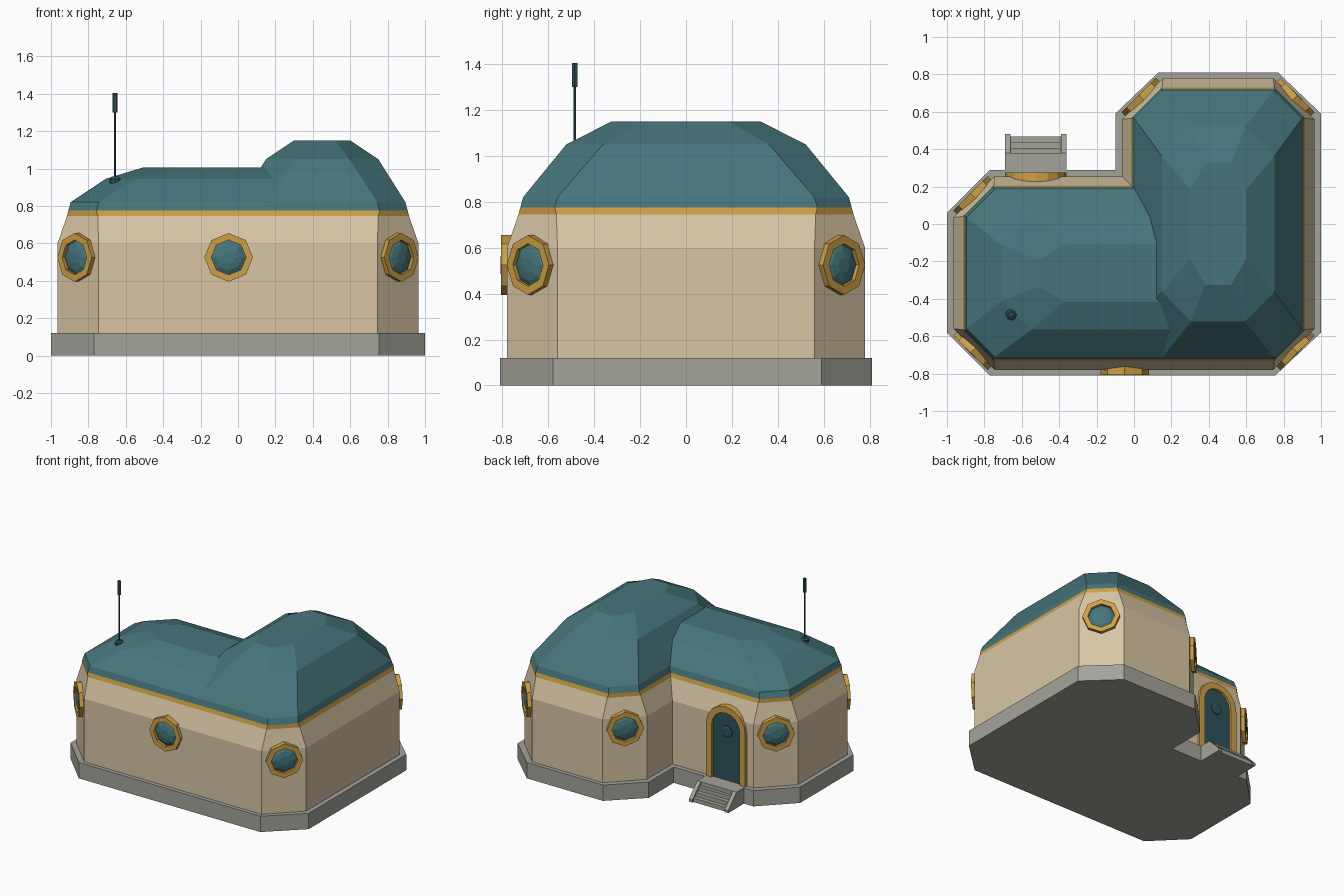
import bpy, bmesh, math
from mathutils import Matrix, Vector

if "Cube" in bpy.data.objects:
    bpy.data.objects.remove(bpy.data.objects["Cube"])


def srgb(r, g, b):
    return [((v / 255 + 0.055) / 1.055) ** 2.4 for v in (r, g, b)] + [1]


def material(name, rgb):
    m = bpy.data.materials.new(name)
    m.diffuse_color = srgb(*rgb)
    m.use_nodes = True
    m.node_tree.nodes["Principled BSDF"].inputs["Base Color"].default_value = m.diffuse_color
    return m


CREAM = material("cream wall", (216, 198, 165))
GOLD = material("gold trim", (205, 160, 70))
TEAL = material("teal roof", (70, 117, 123))
DARK = material("dark teal metal", (46, 82, 90))
GREY = material("grey stone", (164, 164, 155))


def make(name, verts, faces, mats, rule=None, matrix=None):
    mesh = bpy.data.meshes.new(name)
    bm = bmesh.new()
    vs = [bm.verts.new(v) for v in verts]
    for f in faces:
        bm.faces.new([vs[i] for i in f])
    bmesh.ops.remove_doubles(bm, verts=bm.verts, dist=1e-5)
    bmesh.ops.recalc_face_normals(bm, faces=bm.faces)
    if rule:
        for f in bm.faces:
            f.material_index = rule(f.calc_center_median())
    if matrix:
        bm.transform(matrix)
    bm.to_mesh(mesh)
    bm.free()
    for m in mats:
        mesh.materials.append(m)
    ob = bpy.data.objects.new(name, mesh)
    bpy.context.collection.objects.link(ob)
    return ob


def loft(name, rings, mats, rule=None, closed=False, matrix=None):
    """Skin a stack of equal-length rings; cap the ends or join last to first."""
    n, k = len(rings[0]), len(rings)
    verts = [v for r in rings for v in r]
    faces = [(i * n + j, i * n + (j + 1) % n, (i + 1) % k * n + (j + 1) % n, (i + 1) % k * n + j)
             for i in range(k if closed else k - 1) for j in range(n)]
    if not closed:
        faces += [range(n), range((k - 1) * n, k * n)]
    return make(name, verts, faces, mats, rule, matrix)


def lathe(name, profile, sides, mat, matrix):
    rings = [[(r * math.cos(2 * math.pi * j / sides), r * math.sin(2 * math.pi * j / sides), z)
              for j in range(sides)] for r, z in profile]
    return rings, loft(name, rings, [mat], matrix=matrix)


def prism_yz(name, profile, x0, x1, mat):
    return loft(name, [[(x, y, z) for y, z in profile] for x in (x0, x1)], [mat])


# foundation slab, L-shaped with cut corners
outline = [(-.77, -.81), (.755, -.81), (1, -.58), (1, .59), (.77, .81), (.13, .81),
           (-.1, .59), (-.1, .29), (-.77, .29), (-1, .06), (-1, -.58)]
loft("foundation", [[(x, y, z) for x, y in outline] for z in (0, .12)], [GREY])


# wings: z, short inset, long inset, short chamfer, long chamfer
def wing(name, x0, x1, y0, y1, z1, z2, along_x):
    levels = [(.1, 0, 0, .22, .22), (.6, 0, 0, .22, .22), (.745, .05, .05, .165, .165),
              (.775, .058, .058, .15, .15), (.82, .07, .07, .15, .15),
              (z1, .215, .258, .155, .16), (z2, .365, .455, .08, .14)]
    rings = []
    for z, s, l, cs, cl in levels:
        ix, iy, cx, cy = (l, s, cl, cs) if along_x else (s, l, cs, cl)
        a, b, c, d = x0 + ix, x1 - ix, y0 + iy, y1 - iy
        left = [(a, d - cy, z), (a, c + cy, z), (a + cx, c, z)]
        if along_x:      # flat end buried in the taller wing
            right = [(x1, c, z), (x1, d, z)]
        else:
            right = [(b - cx, c, z), (b, c + cy, z), (b, d - cy, z), (b - cx, d, z)]
        rings.append(left + right + [(a + cx, d, z)])
    loft(name, rings, [CREAM, GOLD, TEAL],
         lambda p: 0 if p.z < .745 else 1 if p.z < .775 else 2)


wing("tall_wing", -.065, .965, -.78, .78, 1.05, 1.15, False)
wing("low_wing", -.965, .2, -.78, .255, .945, 1.005, True)

# octagonal porthole windows
for i, (x, y, nx, ny) in enumerate([(-.855, -.67, -1, -1), (.855, -.67, 1, -1),
                                    (.855, .67, 1, 1), (.045, .67, -1, 1),
                                    (-.855, .145, -1, 1), (-.05, -.78, 0, -1)]):
    m = Matrix.Translation((x, y, .525)) @ Vector((nx, ny, 0)).to_track_quat('Z', 'Y').to_matrix().to_4x4()
    rings = [[(r * math.cos(math.pi * j / 4), r * math.sin(math.pi * j / 4), z) for j in range(8)]
             for r, z in [(.13, -.03), (.13, .027), (.093, .027), (.093, -.03)]]
    loft(f"window_frame_{i}", rings, [GOLD], closed=True, matrix=m)
    lathe(f"window_glass_{i}", [(.096, -.01), (.096, .005), (.07, .02), (.035, .028)], 8, TEAL, m)

# arched door in the back of the low wing
DX, SPRING = -.525, .52


def arch(r, y):
    arc = [(DX + r * math.cos(math.pi * k / 8), y, SPRING + r * math.sin(math.pi * k / 8)) for k in range(9)]
    return [(DX + r, y, .12)] + arc + [(DX - r, y, .12)]


parts = [arch(.165, .18), arch(.165, .275), arch(.118, .275), arch(.118, .18)]
loft("door_frame", parts, [GOLD], closed=True)
loft("door", [arch(.12, .18), arch(.12, .258)], [DARK])
lathe("door_porthole", [(.045, -.01), (.045, .006), (.03, .012)], 12, DARK,
      Matrix.Translation((DX, .258, .49)) @ Matrix.Rotation(-math.pi / 2, 4, 'X'))

# entrance landing, steps and side cheeks
prism_yz("landing", [(.24, 0), (.38, 0), (.38, .12), (.24, .12)], DX - .165, DX + .165, GREY)
for side in (-1, 1):
    prism_yz("step_cheek", [(.37, 0), (.48, 0), (.48, .02), (.38, .12), (.37, .12)],
             DX + side * .165, DX + side * .135, GREY)
for k in range(3):
    y, z = .405 + .032 * k, .09 - .03 * k
    prism_yz(f"step_{k}", [(.37, 0), (y, 0), (y, z), (.37, z)], DX - .14, DX + .14, GREY)

# antenna on the low roof
base = Matrix.Translation((-.657, -.485, 0))
lathe("antenna_foot", [(.03, .9), (.03, .945), (.018, .957)], 8, DARK, base)
lathe("antenna_rod", [(.006, .93), (.006, 1.31)], 6, DARK, base)
lathe("antenna_tip", [(.013, 1.3), (.013, 1.405)], 6, DARK, base)
